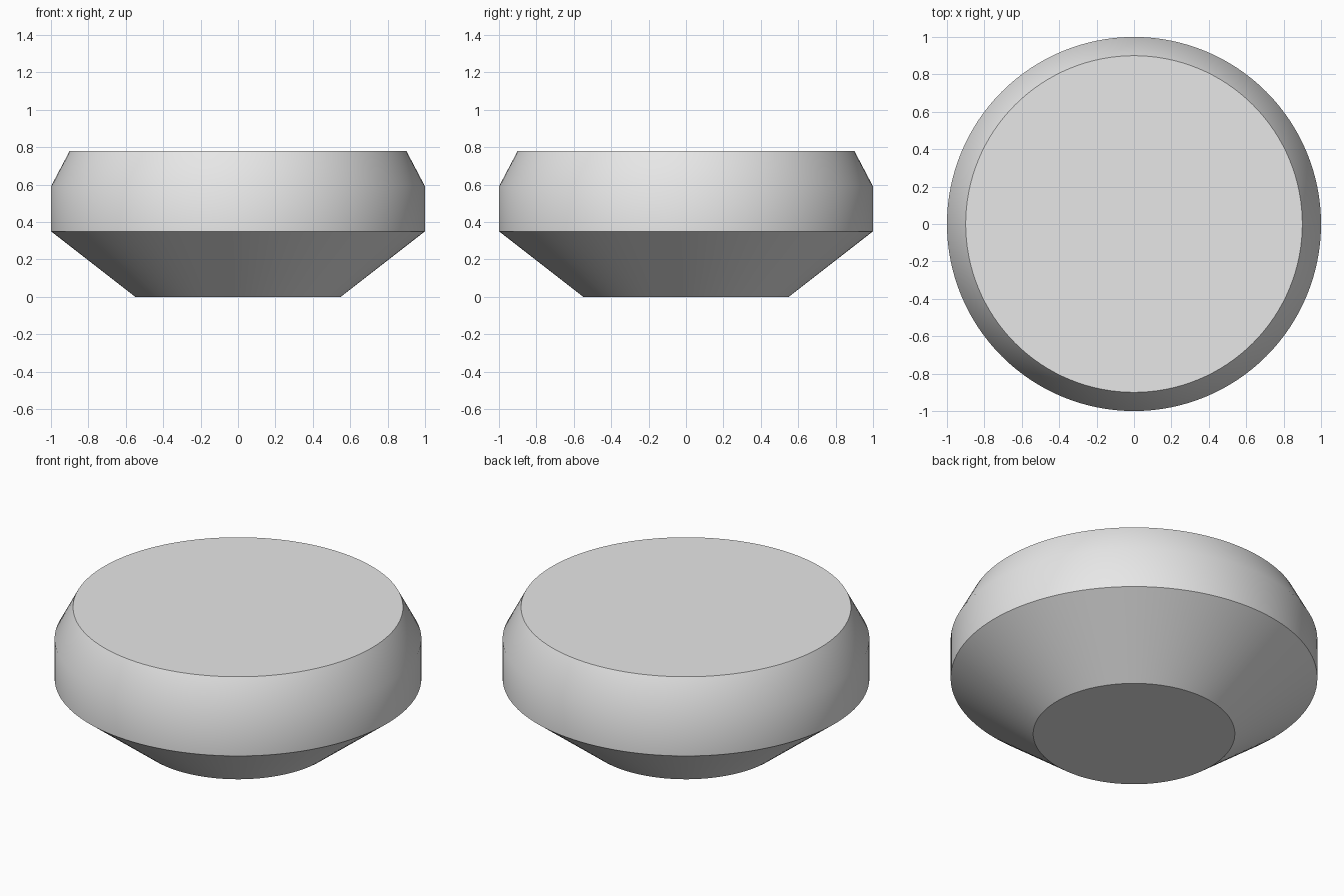
import bpy
import bmesh
from math import radians, cos, sin, tau

cube = bpy.data.objects.get("Cube")
if cube:
    bpy.data.objects.remove(cube, do_unlink=True)

SEGMENTS = 128

# Material
grey = bpy.data.materials.new("light_grey")
grey.use_nodes = True
colour = (0.8, 0.8, 0.8, 1.0)
grey.diffuse_color = colour
grey.node_tree.nodes["Principled BSDF"].inputs["Base Color"].default_value = colour


def turned_solid(name, profile, material):
    """Closed solid of revolution from (radius, height) points, bottom to top."""
    bm = bmesh.new()
    rings = [[bm.verts.new((r * cos(tau * i / SEGMENTS), r * sin(tau * i / SEGMENTS), z))
              for i in range(SEGMENTS)] for r, z in profile]
    for low, high in zip(rings, rings[1:]):
        for i in range(SEGMENTS):
            j = (i + 1) % SEGMENTS
            bm.faces.new((low[i], low[j], high[j], high[i]))
    bm.faces.new(rings[0][::-1])
    bm.faces.new(rings[-1])
    mesh = bpy.data.meshes.new(name)
    bm.to_mesh(mesh)
    bm.free()
    mesh.materials.append(material)
    obj = bpy.data.objects.new(name, mesh)
    bpy.context.collection.objects.link(obj)
    return obj


# Round body: tapered base, upright band, chamfered rim
body = turned_solid("round_body", [(0.55, 0), (1, 0.35), (1, 0.59), (0.9, 0.78)], grey)

# Smooth the band into the chamfer, keep the steeper edges crisp
bpy.ops.object.select_all(action='DESELECT')
body.select_set(True)
bpy.context.view_layer.objects.active = body
bpy.ops.object.shade_smooth_by_angle(angle=radians(35))
